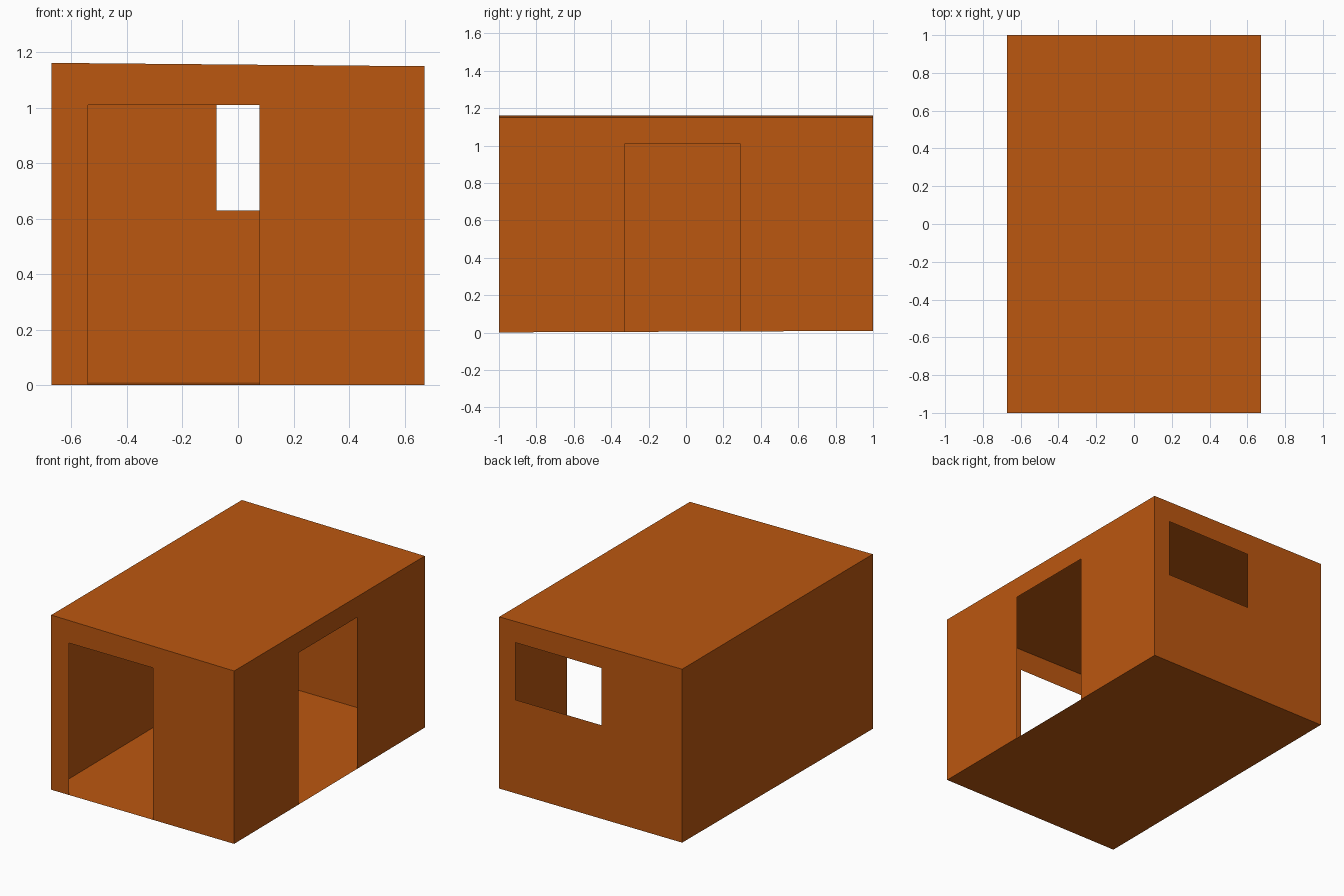
import bpy

if "Cube" in bpy.data.objects:
    bpy.data.objects.remove(bpy.data.objects["Cube"])

X, Y = 0.672, 1.0


def floor_z(x, y):
    return 0.005 + 0.004 * y


def top_z(x, y):
    return 1.155 - 0.006 * x / X


paint = bpy.data.materials.new("orange_paint")
paint.diffuse_color = (0.50, 0.095, 0.005, 1)
paint.use_nodes = True
paint.node_tree.nodes["Principled BSDF"].inputs["Base Color"].default_value = paint.diffuse_color


def sheet(name, verts, faces):
    mesh = bpy.data.meshes.new(name)
    mesh.from_pydata(verts, [], faces)
    mesh.materials.append(paint)
    obj = bpy.data.objects.new(name, mesh)
    bpy.context.collection.objects.link(obj)
    return obj


def wall(name, start, end, door=None, window=None):
    """Thin wall from start to end (anticlockwise plan, so it faces outward).
    Opening positions are distances along the wall."""
    (x0, y0), (x1, y1) = start, end
    length = abs(x1 - x0) + abs(y1 - y0)

    def at(d, z=None):
        t = d / length
        x, y = x0 + (x1 - x0) * t, y0 + (y1 - y0) * t
        if z == "top":
            z = top_z(x, y)
        return (x, y, floor_z(x, y) if z is None else z)

    corners = [at(0), at(length), at(length, "top"), at(0, "top")]
    if door:
        a, b, h = door
        verts = [at(0), at(a), at(a, h), at(b, h), at(b)] + corners[1:]
        return sheet(name, verts, [(0, 1, 2, 7), (2, 3, 6, 7), (3, 4, 5, 6)])
    if window:
        a, b, low, high = window
        verts = corners + [at(a, low), at(b, low), at(b, high), at(a, high)]
        faces = [(i, (i + 1) % 4, (i + 1) % 4 + 4, i + 4) for i in range(4)]
        return sheet(name, verts, faces)
    return sheet(name, corners, [(0, 1, 2, 3)])


# Walls with two doorways and a window
wall("front_wall", (-X, -Y), (X, -Y), door=(X - 0.54, X + 0.077, 1.01))
wall("right_wall", (X, -Y), (X, Y), door=(0.673, 1.29, 1.012))
wall("back_wall", (X, Y), (-X, Y), window=(X - 0.553, X + 0.078, 0.63, 1.01))
wall("left_wall", (-X, Y), (-X, -Y))

# Floor and flat roof
plan = [(-X, -Y), (X, -Y), (X, Y), (-X, Y)]
sheet("floor", [(x, y, floor_z(x, y)) for x, y in plan], [(3, 2, 1, 0)])
sheet("roof", [(x, y, top_z(x, y)) for x, y in plan], [(0, 1, 2, 3)])
